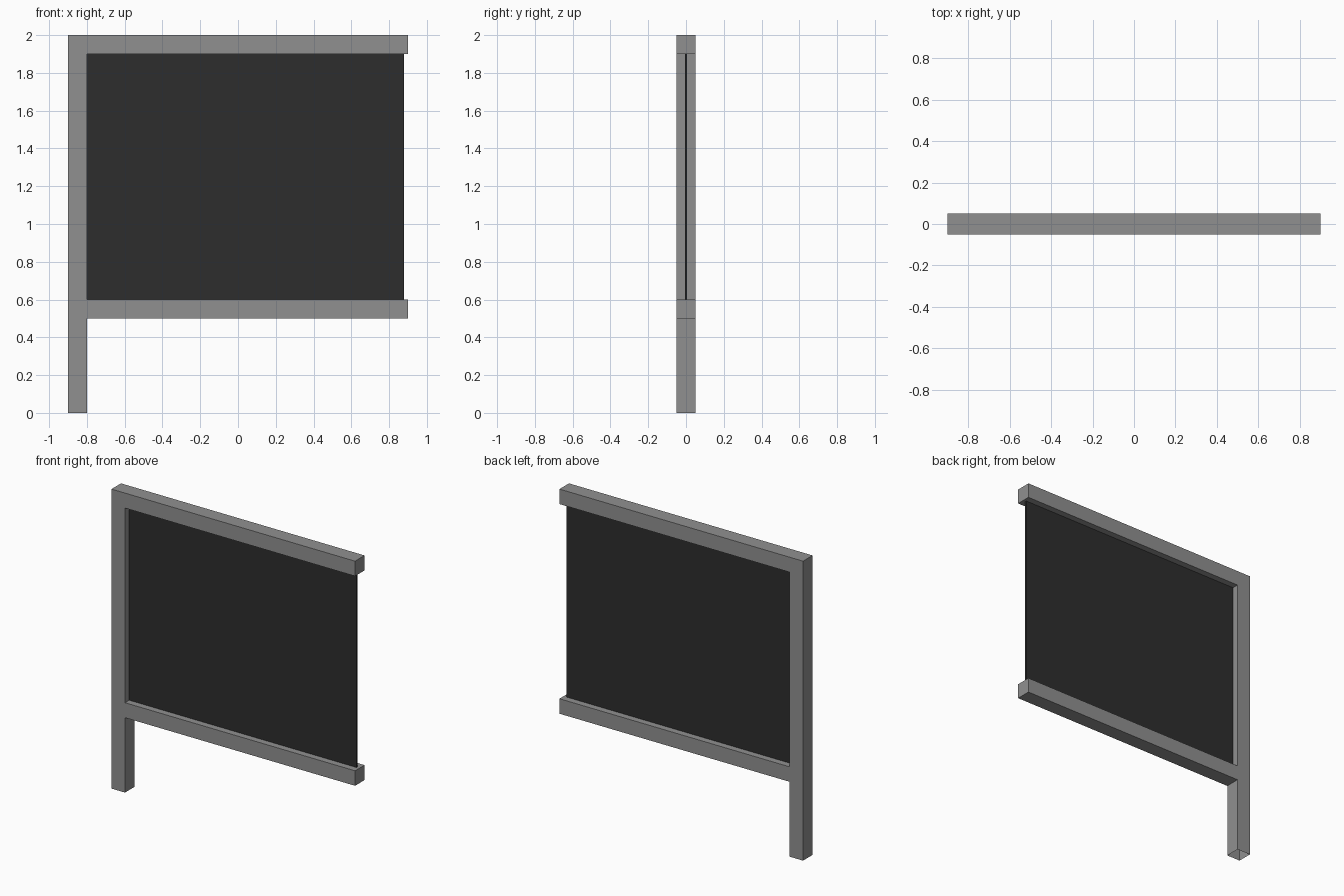
import bpy
import bmesh

if "Cube" in bpy.data.objects:
    bpy.data.objects.remove(bpy.data.objects["Cube"])


def material(name, value):
    mat = bpy.data.materials.new(name)
    mat.diffuse_color = (value, value, value, 1)
    mat.use_nodes = True
    mat.node_tree.nodes["Principled BSDF"].inputs["Base Color"].default_value = mat.diffuse_color
    return mat


def prism(name, profile, depth, mat, open_bottom=False):
    """Extrude an x-z outline along y, centred on y = 0."""
    bm = bmesh.new()
    face = bm.faces.new([bm.verts.new((x, -depth / 2, z)) for x, z in profile])
    ext = bmesh.ops.extrude_face_region(bm, geom=[face])
    moved = [v for v in ext["geom"] if isinstance(v, bmesh.types.BMVert)]
    bmesh.ops.translate(bm, verts=moved, vec=(0, depth, 0))
    bmesh.ops.recalc_face_normals(bm, faces=bm.faces[:])
    if open_bottom:
        low = [f for f in bm.faces if all(v.co.z < 0.001 for v in f.verts)]
        bmesh.ops.delete(bm, geom=low, context="FACES_ONLY")
    mesh = bpy.data.meshes.new(name)
    bm.to_mesh(mesh)
    bm.free()
    mesh.materials.append(mat)
    obj = bpy.data.objects.new(name, mesh)
    bpy.context.collection.objects.link(obj)
    return obj


grey = material("frame grey", 0.28)
dark = material("panel charcoal", 0.027)

# Post with two rails, one continuous frame; the foot of the post is open
prism("sign_frame", [(-0.9, 0), (-0.8, 0), (-0.8, 0.5), (0.9, 0.5), (0.9, 0.6),
                     (-0.8, 0.6), (-0.8, 1.9), (0.9, 1.9), (0.9, 2), (-0.9, 2)],
      0.1, grey, open_bottom=True)

# Thin board held between the rails
prism("sign_panel", [(-0.8, 0.6), (0.88, 0.6), (0.88, 1.9), (-0.8, 1.9)], 0.012, dark)
